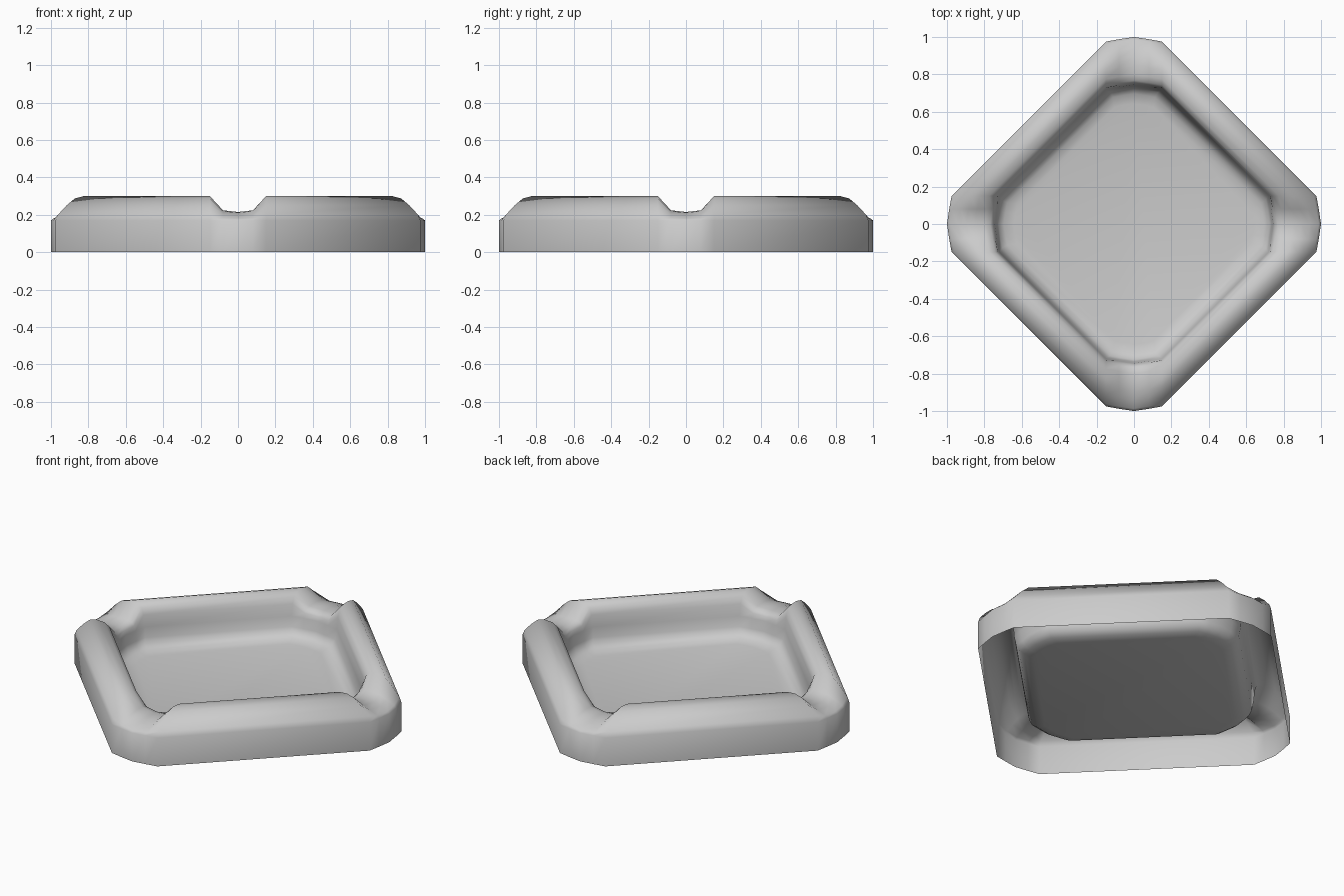
import bpy, bmesh

if "Cube" in bpy.data.objects:
    bpy.data.objects.remove(bpy.data.objects["Cube"])

# Rim section: (s, z, corner width factor), s = |x| + |y| along the straight sides
BASE = 0.17
profile = [(1.125, 0.0, 1), (1.125, BASE, 1), (1.112, 0.201, 1), (1.065, 0.252, 1),
           (1.022, 0.288, 1), (0.975, 0.3, 1), (0.925, 0.297, 1), (0.893, 0.278, 1),
           (0.878, 0.24, 1), (0.87, BASE, 1), (0.855, 0.112, 0.95), (0.832, 0.083, 0.85),
           (0.79, 0.063, 0.75), (0.73, 0.052, 0.7)]

# Across each corner: offset, tip setback, groove depth
corner = [(-0.15, 0.15, 0.0), (-0.08, 0.137, 0.9), (0.0, 0.125, 1.0),
          (0.08, 0.137, 0.9), (0.15, 0.15, 0.0)]


def groove_z(z, depth):
    # lower the rim toward the corner rest groove
    return BASE + (z - BASE) * (1 - 0.65 * depth) if z > BASE else z


# Open-bottomed dish shell
bm = bmesh.new()
rings = []
for s, z, width in profile:
    ring = []
    for ca, sa in [(1, 0), (0, 1), (-1, 0), (0, -1)]:
        for offset, back, depth in corner:
            r, t = s - back * width, offset * width
            ring.append(bm.verts.new((r * ca - t * sa, r * sa + t * ca, groove_z(z, depth))))
    rings.append(ring)
n = len(rings[0])
for a, b in zip(rings, rings[1:]):
    for i in range(n):
        j = (i + 1) % n
        bm.faces.new((a[i], a[j], b[j], b[i]))
# Dish floor
bm.faces.new(rings[-1])

mesh = bpy.data.meshes.new("square_dish")
bm.to_mesh(mesh)
bm.free()
dish = bpy.data.objects.new("square_dish", mesh)
bpy.context.collection.objects.link(dish)
bpy.context.view_layer.objects.active = dish
dish.select_set(True)
bpy.ops.object.shade_smooth_by_angle(angle=1.1)
